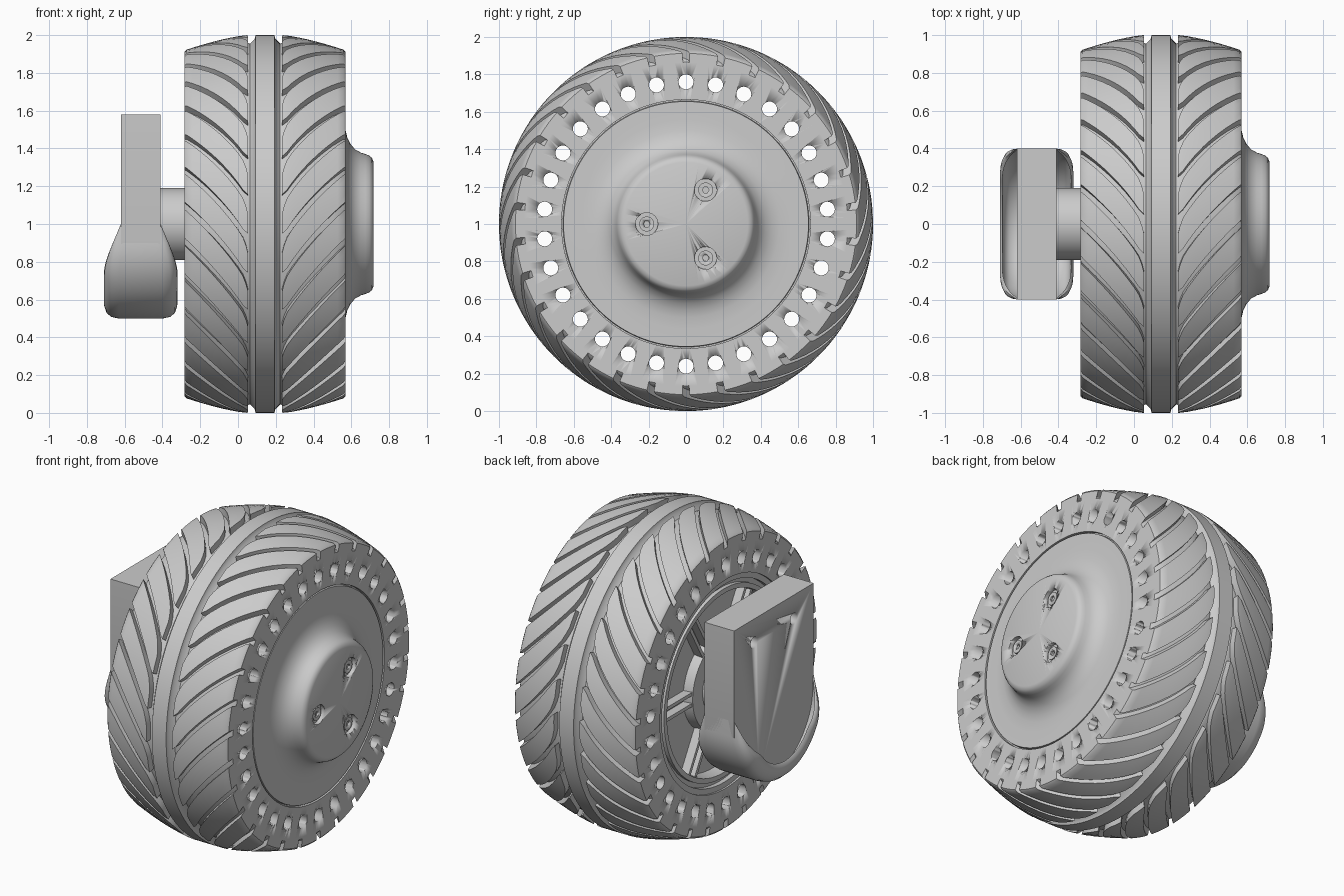
import bpy, bmesh, math
from math import sin, cos, pi
from mathutils import Matrix, Vector

if "Cube" in bpy.data.objects:
    bpy.data.objects.remove(bpy.data.objects["Cube"])

grey = bpy.data.materials.new("plain grey")
grey.use_nodes = True
grey.diffuse_color = (0.6, 0.6, 0.6, 1)
grey.node_tree.nodes["Principled BSDF"].inputs["Base Color"].default_value = (0.6, 0.6, 0.6, 1)

MID = 0.143      # tread centre on x
HALF = 0.425     # half tyre width
CHANNEL = 0.09   # half width of the centre channel
LUGS = 30


def at(x, r, a):
    """Point on the wheel: axis along x, angle rising from the front."""
    return Vector((x, -r * cos(a), 1 + r * sin(a)))


def finish(name, bm, angle=35):
    bmesh.ops.recalc_face_normals(bm, faces=bm.faces)
    mesh = bpy.data.meshes.new(name)
    bm.to_mesh(mesh)
    bm.free()
    mesh.materials.append(grey)
    obj = bpy.data.objects.new(name, mesh)
    bpy.context.collection.objects.link(obj)
    select(obj)
    bpy.ops.object.shade_smooth_by_angle(angle=math.radians(angle))
    return obj


def select(obj):
    bpy.ops.object.select_all(action='DESELECT')
    obj.select_set(True)
    bpy.context.view_layer.objects.active = obj


def loft(bm, rings, cyclic):
    """Join closed rings of points; cap the ends unless cyclic."""
    rows = [[bm.verts.new(p) for p in ring] for ring in rings]
    n = len(rows[0])
    pairs = list(zip(rows, rows[1:])) + ([(rows[-1], rows[0])] if cyclic else [])
    for a, b in pairs:
        for i in range(n):
            j = (i + 1) % n
            bm.faces.new((a[i], a[j], b[j], b[i]))
    if not cyclic:
        bm.faces.new(rows[0])
        bm.faces.new(rows[-1])


def lathe(name, profile, steps=120):
    """Spin a closed (x, r) profile about the wheel axis."""
    bm = bmesh.new()
    loft(bm, [[at(x, r, 2 * pi * k / steps) for x, r in profile] for k in range(steps)], True)
    bmesh.ops.remove_doubles(bm, verts=bm.verts, dist=1e-5)
    return finish(name, bm)


def add_rod(bm, x0, x1, y, z, radius, sides=24):
    move = Matrix.Translation(((x0 + x1) / 2, y, z)) @ Matrix.Rotation(pi / 2, 4, 'Y')
    bmesh.ops.create_cone(bm, cap_ends=True, segments=sides, radius1=radius,
                          radius2=radius, depth=x1 - x0, matrix=move)


def drill(obj, rods):
    bm = bmesh.new()
    for rod in rods:
        add_rod(bm, *rod)
    cutter = finish("cutter", bm)
    cutter.hide_render = True
    mod = obj.modifiers.new("holes", 'BOOLEAN')
    mod.operation, mod.object, mod.solver = 'DIFFERENCE', cutter, 'EXACT'
    select(obj)
    bpy.ops.object.modifier_apply(modifier=mod.name)
    bpy.data.objects.remove(cutter)


def crown(t):
    return 1 - 0.08 * t ** 1.4


# Tyre body with centre rib and ring of through holes
half = [(HALF, 0.665), (HALF, 0.865), (HALF - 0.01, 0.878)]
half += [(CHANNEL + (HALF - CHANNEL) * t, crown(t) - 0.042) for t in (0.8, 0.6, 0.4, 0.2, 0)]
half += [(0.08, 0.955), (0.055, 0.98), (0.05, 1.0)]
profile = [(MID + d, r) for d, r in half] + [(MID - d, r) for d, r in reversed(half)]
tyre = lathe("tyre_body", profile, 180)
holes = [at(0, 0.76, 2 * pi * k / 30 + pi / 2) for k in range(30)]
drill(tyre, [(-0.5, 0.8, p.y, p.z, 0.04) for p in holes])

# Curved tread lugs, mirrored about the centre rib
for side, name in ((1, "left_tread_lugs"), (-1, "right_tread_lugs")):
    bm = bmesh.new()
    pitch = 2 * pi / LUGS
    for k in range(LUGS):
        rings = []
        for t in (0, 0.03, 0.08, 0.16, 0.28, 0.4, 0.52, 0.64, 0.76, 0.88, 0.97, 1):
            x = MID + side * (CHANNEL + (HALF - CHANNEL) * t)
            width = pitch * (0.8 - 0.3 * max(0, 1 - t / 0.1) ** 2)
            start = k * pitch + 0.42 * t ** 0.8 - width / 2
            angles = [start + width * i / 4 for i in range(5)]
            top = crown(t) - (0.008 if t == 1 else 0)
            rings.append([at(x, top, a) for a in angles]
                         + [at(x, top - 0.06, a) for a in reversed(angles)])
        loft(bm, rings, False)
    finish(name, bm)

# Domed hub cover with recessed screws
cover = lathe("hub_cover", [
    (0.3, 0), (0.3, 0.665), (0.545, 0.665), (0.545, 0.658), (0.566, 0.655), (0.566, 0.56),
    (0.569, 0.5), (0.578, 0.46), (0.595, 0.425), (0.62, 0.395), (0.65, 0.378), (0.675, 0.37),
    (0.695, 0.362), (0.709, 0.35), (0.717, 0.33), (0.717, 0)])
spots = [at(0, 0.21, a) for a in (0, 2 * pi / 3, -2 * pi / 3)]
drill(cover, [(0.69, 0.8, p.y, p.z, 0.06) for p in spots])
bm = bmesh.new()
for p in spots:
    add_rod(bm, 0.68, 0.705, p.y, p.z, 0.04)
screws = finish("hub_screws", bm)
drill(screws, [(0.693, 0.8, p.y, p.z, 0.018, 6) for p in spots])

# Inner wheel face: floor, concentric rings and spokes
lathe("inner_wheel_face", [
    (0.2, 0), (0.2, 0.665), (-0.27, 0.665), (-0.27, 0.63), (-0.24, 0.63), (-0.24, 0.6),
    (-0.265, 0.6), (-0.265, 0.57), (-0.19, 0.56), (-0.19, 0.3), (-0.25, 0.29), (-0.25, 0)])
bm = bmesh.new()
for k in range(6):
    for offset in (-0.035, 0.035):
        move = (Matrix.Translation((-0.215, 0, 1)) @ Matrix.Rotation(k * pi / 3, 4, 'X')
                @ Matrix.Translation((0, 0.42, offset)) @ Matrix.Diagonal((0.06, 0.32, 0.022, 1)))
        bmesh.ops.create_cube(bm, size=1, matrix=move)
finish("inner_spokes", bm)

# Axle between wheel and mount
bm = bmesh.new()
add_rod(bm, -0.45, -0.2, 0, 1, 0.19, 64)
finish("axle", bm)

# Mounting plate with a rounded lower end and two bolt holes
PX, LOW = -0.515, 0.9
outline = [(-0.4, 1.58), (-0.4, LOW)]
outline += [(-0.395 * cos(a), LOW - 0.395 * sin(a)) for a in [pi * i / 40 for i in range(1, 40)]]
outline += [(0.4, LOW), (0.4, 1.58)]
bm = bmesh.new()
loft(bm, [[(PX + d, y, z) for y, z in outline] for d in (-0.105, 0.105)], False)
plate = finish("mounting_plate", bm)
drill(plate, [(-0.8, -0.2, y, 1.43, 0.035) for y in (-0.2, 0.2)])

# Flared lip wrapped around the lower end of the plate
path = [(-1, 0, 0.1)] + [(-cos(pi * i / 40), -sin(pi * i / 40), 0) for i in range(41)] + [(1, 0, 0.1)]
section = [(-1, 0.3), (-0.99, 0.335), (-0.93, 0.37), (-0.8, 0.392), (-0.6, 0.4)]
section += [(-u, r) for u, r in reversed(section)]
section += [(u * 0.93, r - 0.02) for u, r in reversed(section)]
bm = bmesh.new()
rings = []
for c, s, lift in path:
    z = LOW + 0.4 * s + lift
    f = min(1, max(0, (1.0 - z) / 0.32))
    flare = 0.105 + 0.09 * sin(f * pi / 2)
    # the curl fades out where the lip meets the plate sides
    rings.append([(PX + u * flare, c * (0.4 - (0.4 - r) * f),
                   LOW + lift + s * (0.4 - (0.4 - r) * f)) for u, r in section])
loft(bm, rings, False)
finish("plate_lip", bm, 50)
